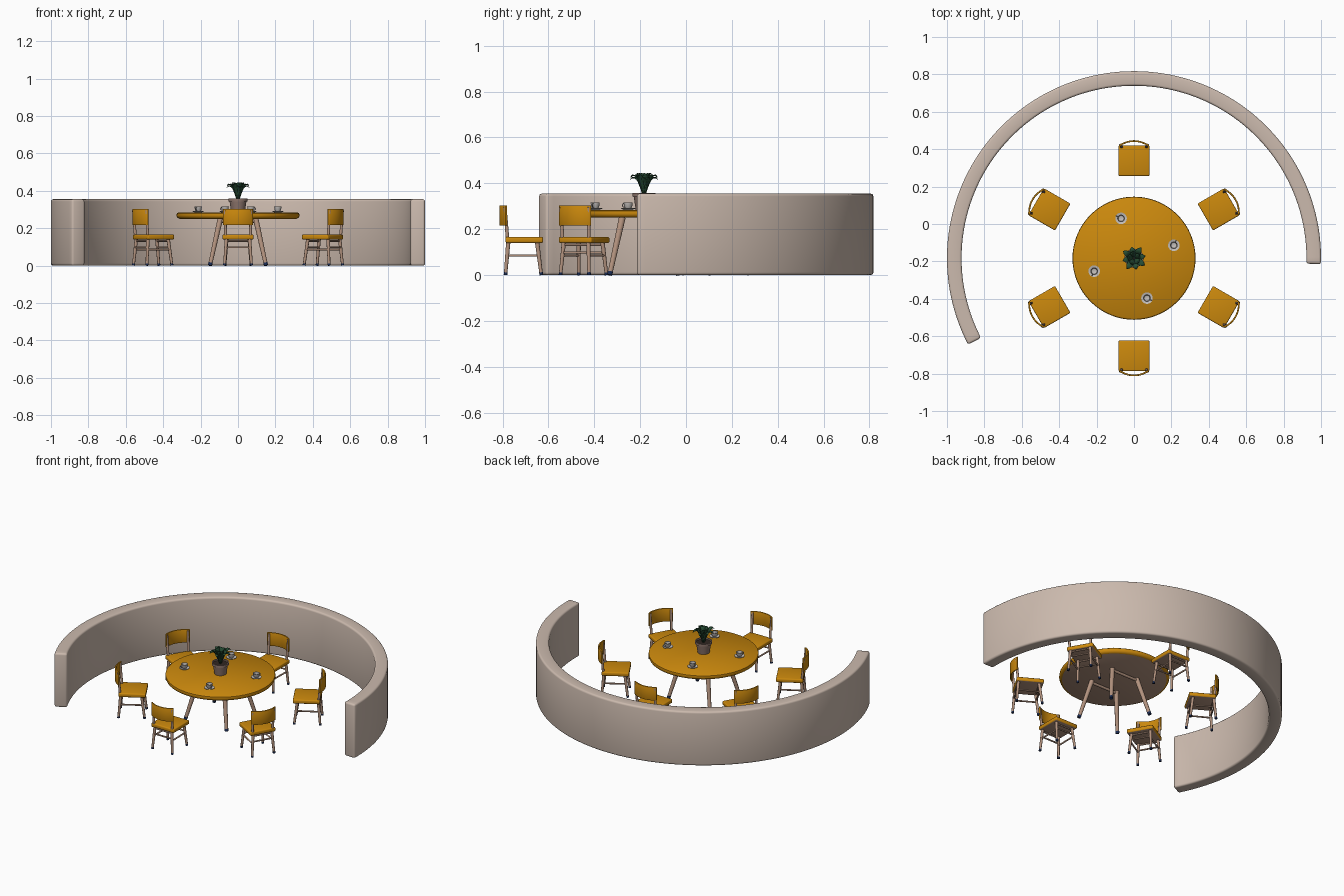
import bpy, bmesh, math
from math import sin, cos, pi, radians
from mathutils import Vector, Matrix

cube = bpy.data.objects.get("Cube")
if cube:
    bpy.data.objects.remove(cube, do_unlink=True)

CENTRE = Vector((0, -0.183, 0))
TABLE_Z = 0.284


def material(name, rgb):
    m = bpy.data.materials.new(name)
    m.use_nodes = True
    m.diffuse_color = (*rgb, 1)
    m.node_tree.nodes["Principled BSDF"].inputs["Base Color"].default_value = (*rgb, 1)
    return m


PLASTER = material("warm plaster", (0.60, 0.49, 0.42))
ORANGE = material("orange laminate", (0.60, 0.25, 0.004))
WOOD = material("pale wood", (0.45, 0.29, 0.21))
NAVY = material("navy rubber", (0.01, 0.025, 0.09))
CLAY = material("dusty clay", (0.27, 0.18, 0.15))
LEAF = material("dark green", (0.02, 0.075, 0.035))
CHINA = material("grey china", (0.56, 0.53, 0.51))
SOIL = material("dark soil", (0.03, 0.02, 0.015))


def mesh_from(bm, name, mats):
    bmesh.ops.recalc_face_normals(bm, faces=bm.faces)
    me = bpy.data.meshes.new(name)
    bm.to_mesh(me)
    bm.free()
    for m in mats:
        me.materials.append(m)
    return me


def place(me, name, loc=CENTRE, turn=0.0):
    ob = bpy.data.objects.new(name, me)
    bpy.context.collection.objects.link(ob)
    ob.location = loc
    ob.rotation_euler.z = turn
    bpy.ops.object.select_all(action="DESELECT")
    ob.select_set(True)
    bpy.context.view_layer.objects.active = ob
    bpy.ops.object.shade_smooth_by_angle(angle=radians(40))
    return ob


def rod(bm, a, b, r1, r2, sides=12):
    a, b = Vector(a), Vector(b)
    turn = (b - a).to_track_quat("Z", "Y").to_matrix().to_4x4()
    bmesh.ops.create_cone(bm, cap_ends=True, segments=sides, radius1=r1, radius2=r2,
                          depth=(b - a).length, matrix=Matrix.Translation((a + b) / 2) @ turn)


def lathe(bm, profile, sides=32):
    verts = [bm.verts.new((r, 0, z)) for r, z in profile]
    edges = [bm.edges.new(p) for p in zip(verts, verts[1:])]
    bmesh.ops.spin(bm, geom=verts + edges, cent=(0, 0, 0), axis=(0, 0, 1),
                   angle=2 * pi, steps=sides, use_merge=True)
    bmesh.ops.remove_doubles(bm, verts=bm.verts, dist=1e-5)


def arc_panel(bm, r_in, r_out, z0, z1, start, end, steps, shift=0.0):
    rows = []
    for i in range(steps + 1):
        a = start + (end - start) * i / steps
        rows.append([bm.verts.new((r * cos(a), r * sin(a) + shift, z))
                     for r, z in ((r_in, z0), (r_out, z0), (r_out, z1), (r_in, z1))])
    for p, q in zip(rows, rows[1:]):
        for k in range(4):
            n = (k + 1) % 4
            bm.faces.new((p[k], p[n], q[n], q[k]))
    bm.faces.new(rows[0])
    bm.faces.new(rows[-1])


def bevel_sharp(bm, width, segments=3):
    bmesh.ops.recalc_face_normals(bm, faces=bm.faces)
    sharp = [e for e in bm.edges if e.calc_face_angle(0) > radians(40)]
    bmesh.ops.bevel(bm, geom=sharp, offset=width, segments=segments, profile=0.5,
                    affect="EDGES")


def paint_underside(bm):
    bmesh.ops.recalc_face_normals(bm, faces=bm.faces)
    for f in bm.faces:
        f.material_index = 1 if f.normal.z < -0.9 else 0


# Curved surrounding wall
bm = bmesh.new()
arc_panel(bm, 0.922, 1.0, 0, 0.355, radians(-1.8), radians(207.5), 96)
bevel_sharp(bm, 0.012)
place(mesh_from(bm, "curved_wall", [PLASTER]), "curved_wall")

# Round table top with pale underside
bm = bmesh.new()
lathe(bm, [(0, 0.25), (0.312, 0.25), (0.324, 0.256), (0.329, 0.267),
           (0.327, 0.279), (0.32, TABLE_Z), (0, TABLE_Z)], 64)
paint_underside(bm)
place(mesh_from(bm, "table_top", [ORANGE, WOOD]), "table_top")

# Table legs, rails and feet
legs, feet = bmesh.new(), bmesh.new()
corners = [(1, 1), (-1, 1), (-1, -1), (1, -1)]
for i, (sx, sy) in enumerate(corners):
    top, foot = Vector((sx * 0.095, sy * 0.095, 0.25)), Vector((sx * 0.15, sy * 0.15, 0))
    ankle = foot.lerp(top, 0.06)
    rod(legs, ankle, top, 0.011, 0.015)
    rod(feet, foot, ankle, 0.011, 0.012)
    nx, ny = corners[(i + 1) % 4]
    if i % 2 == 0:
        rod(legs, (sx * 0.097, sy * 0.097, 0.238), (nx * 0.097, ny * 0.097, 0.238), 0.009, 0.009)
place(mesh_from(legs, "table_legs", [WOOD]), "table_legs")
place(mesh_from(feet, "table_feet", [NAVY]), "table_feet")

# Chair parts; local +y points away from the table
seat = bmesh.new()
bmesh.ops.create_cube(seat, size=1, matrix=Matrix.Translation((0, 0.522, 0.153))
                      @ Matrix.Diagonal((0.166, 0.164, 0.026, 1)))
bevel_sharp(seat, 0.007)
paint_underside(seat)

back = bmesh.new()
arc_panel(back, 0.127, 0.136, 0.216, 0.304, radians(53), radians(127), 14, 0.495)
bevel_sharp(back, 0.003, 2)

frame, caps = bmesh.new(), bmesh.new()
for s in (-1, 1):
    front_foot, rear_foot = Vector((s * 0.07, 0.448, 0)), Vector((s * 0.072, 0.604, 0))
    front_top, rear_top = Vector((s * 0.06, 0.466, 0.142)), Vector((s * 0.062, 0.592, 0.142))
    for foot, top in ((front_foot, front_top), (rear_foot, rear_top)):
        ankle = foot.lerp(top, 0.08)
        rod(frame, ankle, top, 0.0075, 0.0095)
        rod(caps, foot, ankle, 0.008, 0.008)
    rod(frame, front_foot.lerp(front_top, 0.6), rear_foot.lerp(rear_top, 0.6), 0.005, 0.005)
    # back posts beside the seat
    rod(frame, (s * 0.066, 0.594, 0.142), (s * 0.069, 0.606, 0.296), 0.008, 0.007)
for y, z in ((0.46, 0.098), (0.597, 0.098), (0.466, 0.132), (0.592, 0.132)):
    rod(frame, (-0.064, y, z), (0.064, y, z), 0.005, 0.005)

chair_meshes = [("seat", mesh_from(seat, "chair_seat", [ORANGE, WOOD])),
                ("backrest", mesh_from(back, "chair_backrest", [ORANGE])),
                ("frame", mesh_from(frame, "chair_frame", [WOOD])),
                ("feet", mesh_from(caps, "chair_feet", [NAVY]))]
for i in range(6):
    for part, me in chair_meshes:
        place(me, f"chair_{i + 1}_{part}", turn=i * pi / 3)

# Cups on saucers
bm = bmesh.new()
lathe(bm, [(0, 0), (0.018, 0), (0.031, 0.006), (0.031, 0.008), (0.017, 0.004), (0, 0.004)], 24)
saucer = mesh_from(bm, "saucer", [CHINA])
bm = bmesh.new()
lathe(bm, [(0, 0.004), (0.011, 0.004), (0.017, 0.012), (0.02, 0.032),
           (0.018, 0.032), (0.015, 0.014), (0, 0.009)], 24)
loop = [Vector((0.017 + 0.011 * sin(t), 0, 0.02 - 0.009 * cos(t)))
        for t in (pi * k / 6 for k in range(7))]
for a, b in zip(loop, loop[1:]):
    rod(bm, a, b, 0.002, 0.002, 8)
cup = mesh_from(bm, "cup", [CHINA])
for i in range(4):
    a = radians(18) + i * pi / 2
    spot = CENTRE + Vector((0.224 * cos(a), 0.224 * sin(a), TABLE_Z))
    place(saucer, f"saucer_{i + 1}", spot)
    place(cup, f"cup_{i + 1}", spot, a + 0.8)

# Plant pot and soil
on_table = CENTRE + Vector((0, 0, TABLE_Z))
bm = bmesh.new()
lathe(bm, [(0, 0), (0.036, 0), (0.045, 0.058), (0.051, 0.059), (0.051, 0.074),
           (0.044, 0.074), (0.042, 0.06), (0, 0.06)])
place(mesh_from(bm, "plant_pot", [CLAY]), "plant_pot", on_table)
bm = bmesh.new()
bmesh.ops.create_circle(bm, cap_ends=True, segments=24, radius=0.043,
                        matrix=Matrix.Translation((0, 0, 0.066)))
place(mesh_from(bm, "soil", [SOIL]), "soil", on_table)


# Arching leaves in two rings
def leaf(bm, angle, reach, height):
    turn = Matrix.Rotation(angle, 3, "Z")
    rows = []
    for k in range(8):
        t = k / 7
        r, z = 0.004 + reach * t ** 1.2, 0.062 + height * sin(t * 2.0)
        w = 0.004 + 0.013 * sin(pi * t ** 1.1) if k < 7 else 0.0008
        rows.append([bm.verts.new(turn @ Vector((r, s * w, z + abs(s) * w * 0.35)))
                     for s in (-1, 0, 1)])
    for p, q in zip(rows, rows[1:]):
        for j in (0, 1):
            bm.faces.new((p[j], p[j + 1], q[j + 1], q[j]))


bm = bmesh.new()
for i in range(8):
    leaf(bm, i * pi / 4 + 0.2, 0.066 if i % 2 else 0.058, 0.088 if i % 2 else 0.078)
for i in range(5):
    leaf(bm, i * 2 * pi / 5 + 0.5, 0.032, 0.095)
plant = place(mesh_from(bm, "plant_leaves", [LEAF]), "plant_leaves", on_table)
thick = plant.modifiers.new("leaf thickness", "SOLIDIFY")
thick.thickness = 0.0015
